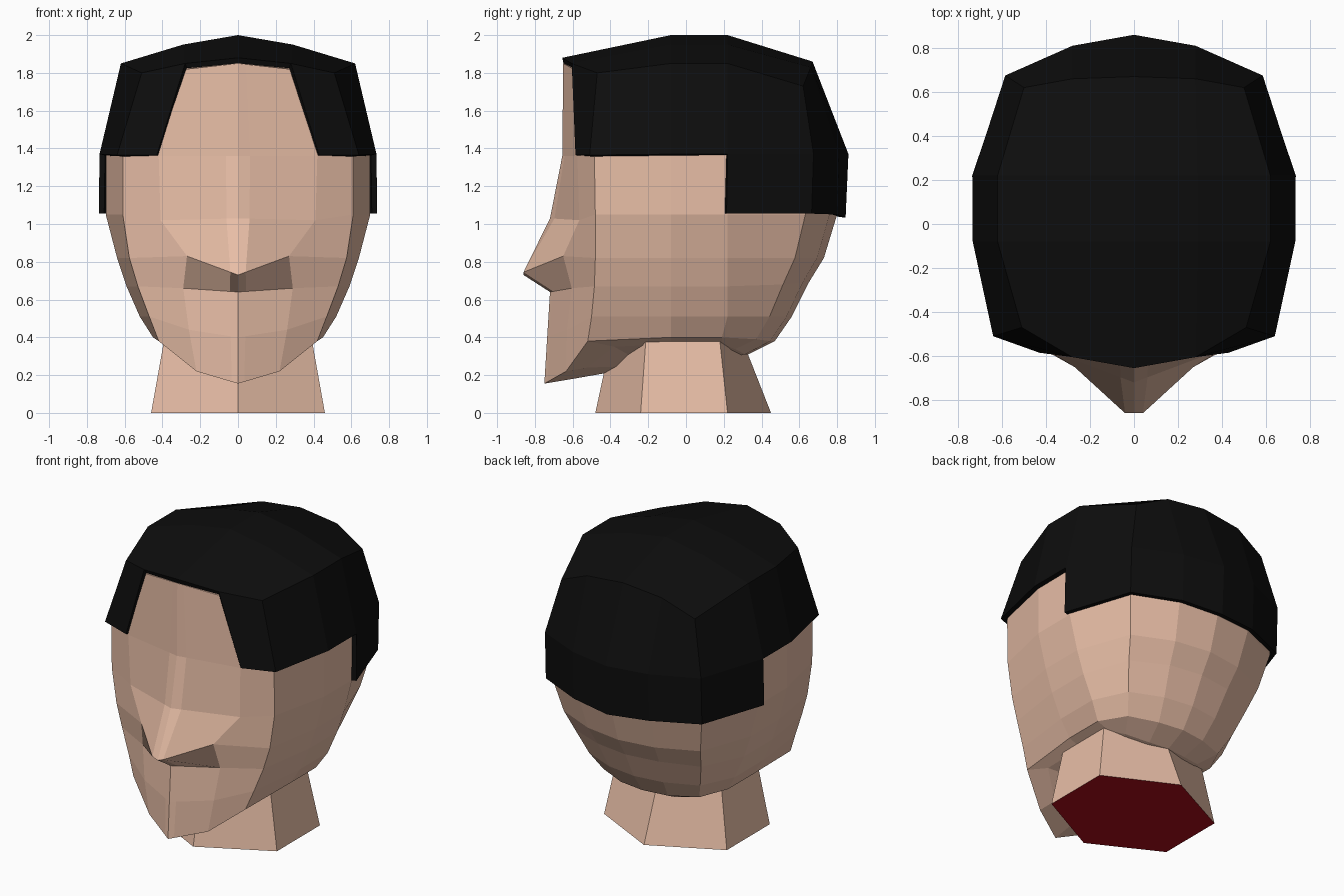
import bpy, bmesh

if "Cube" in bpy.data.objects:
    bpy.data.objects.remove(bpy.data.objects["Cube"])


def material(name, rgb):
    m = bpy.data.materials.new(name)
    m.diffuse_color = (*rgb, 1)
    m.use_nodes = True
    m.node_tree.nodes["Principled BSDF"].inputs["Base Color"].default_value = m.diffuse_color
    return m


skin = material("skin", (0.80, 0.51, 0.38))
black = material("black_hair", (0.004, 0.004, 0.004))
red = material("red_cut", (0.42, 0.004, 0.01))


def sheet(bm, rows):
    """Quads between rows of points, each row running front to back on the +x side."""
    grid = [[bm.verts.new(p) for p in row] for row in rows]
    for a, b in zip(grid, grid[1:]):
        for i in range(len(a) - 1):
            bm.faces.new((a[i], b[i], b[i + 1], a[i + 1]))
    return grid


def fan(bm, ring, tip, flip=False):
    c = bm.verts.new(tip)
    for a, b in zip(ring, ring[1:]):
        bm.faces.new((c, b, a) if flip else (c, a, b))


def finish(bm, name, mats):
    bmesh.ops.remove_doubles(bm, verts=bm.verts, dist=0.0005)
    me = bpy.data.meshes.new(name)
    bm.to_mesh(me)
    bm.free()
    ob = bpy.data.objects.new(name, me)
    bpy.context.collection.objects.link(ob)
    for m in mats:
        me.materials.append(m)
    mod = ob.modifiers.new("mirror", "MIRROR")
    mod.merge_threshold = 0.001
    return ob


# Head: face middle (y, z), cheek column (x, y, z), face edge (x, y, z)
face = [
    ((-.65, 1.85), (.27, -.595, 1.82), (.46, -.46, 1.77)),
    ((-.655, 1.36), (.42, -.575, 1.36), (.61, -.485, 1.36)),
    ((-.72, 1.03), (.41, -.565, 1.02), (.61, -.48, 1.05)),
    ((-.86, .73), (.27, -.65, .83), (.575, -.48, .82)),
    ((-.72, .64), (.29, -.605, .66), (.53, -.485, .67)),
    ((-.735, .40), (.26, -.63, .44), (.47, -.50, .51)),
    ((-.75, .155), (.22, -.635, .22), (.42, -.52, .38)),
    ((-.60, .18), (.20, -.52, .24), (.37, -.38, .35)),
]
# Skull behind the face: side half-width, back y, side z, back z
skull = [(.57, .64, 1.79, 1.79), (.70, .82, 1.36, 1.36), (.70, .80, 1.05, 1.05),
         (.64, .73, .82, .82), (.59, .65, .67, .69), (.52, .56, .51, .51),
         (.45, .47, .40, .38), (.36, .33, .365, .31)]

rows = []
for k, ((my, mz), cheek, edge) in enumerate(face):
    w, back, z, bz = skull[k]
    # narrow ridge beside the middle line, blunt at the nose tip
    t = 0.15
    ridge = (t * cheek[0], my + (0 if k == 3 else t * (cheek[1] - my)), mz + t * (cheek[2] - mz))
    rows.append([(0, my, mz), ridge, cheek, edge,
                 (w, -.08, z), (w, .22 if k < 6 else .19, z),
                 (.8 * w, .79 * back, (z + bz) / 2),
                 (.39 * w, .95 * back, bz), (0, back, bz)])
bm = bmesh.new()
g = sheet(bm, rows)
fan(bm, g[0], (0, 0, 1.92))
fan(bm, g[-1], (0, -.2, .25), True)
finish(bm, "head", [skin])

# Neck: tapered hexagon with a red cut underneath
base = [(0, -.48, 0), (.46, -.24, 0), (.46, .22, 0), (0, .45, 0)]
top = [(0, -.39, .42), (.385, -.21, .42), (.385, .175, .42), (0, .285, .42)]
bm = bmesh.new()
g = sheet(bm, [top, base])
bm.faces.new(g[0])
bottom = bm.faces.new(list(reversed(g[1])))
bottom.material_index = 1
finish(bm, "neck", [skin, red])

# Hair: crown grid, then side skirt, then longer back
upper = [(0, -.655, 1.88), (.28, -.605, 1.85), (.51, -.47, 1.80), (.62, -.08, 1.85),
         (.62, .22, 1.85), (.50, .62, 1.73), (.28, .66, 1.83), (0, .67, 1.86)]
middle = [(.43, -.585, 1.365), (.64, -.51, 1.365), (.733, -.08, 1.37), (.733, .22, 1.37),
          (.585, .675, 1.37), (.28, .81, 1.37), (0, .86, 1.37)]
lower = [(.737, .215, 1.055), (.585, .665, 1.055), (.28, .80, 1.05), (0, .845, 1.035)]
bm = bmesh.new()
sheet(bm, [[upper[7], upper[6], upper[5]],
           [(0, .22, 2), (.29, .22, 1.95), upper[4]],
           [(0, -.08, 2), (.29, -.08, 1.95), upper[3]],
           upper[:3]])
sheet(bm, [upper[1:], middle])
sheet(bm, [middle[3:], lower])
hair = finish(bm, "hair", [black])
shell = hair.modifiers.new("thickness", "SOLIDIFY")
shell.thickness = 0.03
shell.offset = -1
